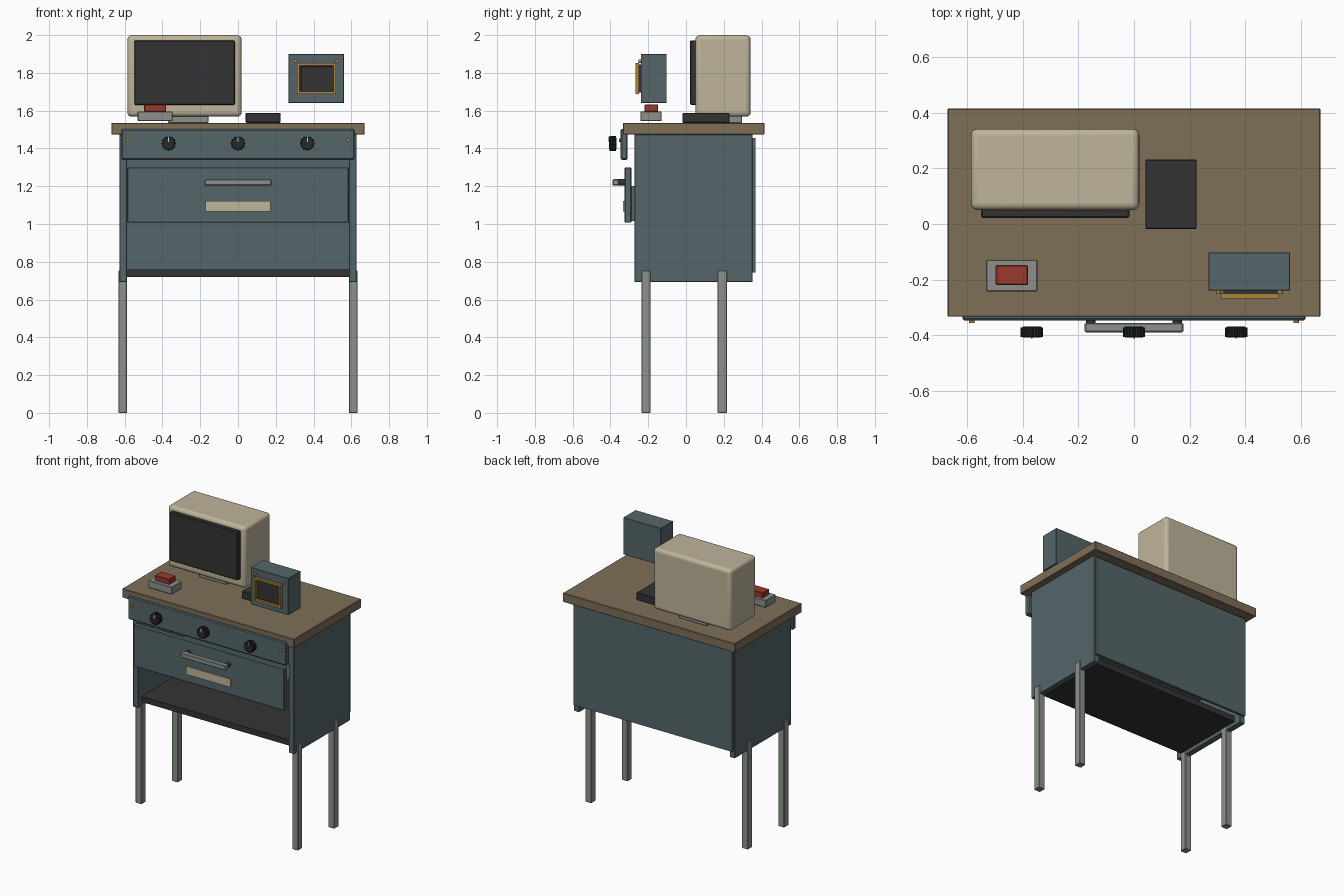
import bpy, math
from mathutils import Matrix


def mat(name, rgb):
    m = bpy.data.materials.new(name)
    m.diffuse_color = (*rgb, 1)
    return m


BLUE = mat("blue grey paint", (0.09, 0.133, 0.145))
WOOD = mat("brown worktop", (0.21, 0.157, 0.097))
BEIGE = mat("beige plastic", (0.52, 0.46, 0.325))
GREY = mat("grey metal", (0.265, 0.28, 0.265))
DARK = mat("dark plastic", (0.034, 0.034, 0.035))
BLACK = mat("black knob", (0.02, 0.021, 0.022))
RED = mat("red button", (0.33, 0.041, 0.026))
BRASS = mat("brass", (0.42, 0.24, 0.045))
WHITE = mat("pale marker", (0.6, 0.6, 0.56))


def finish(o, m, bevel=0, segs=1):
    o.data.materials.append(m)
    if bevel:
        b = o.modifiers.new("bevel", 'BEVEL')
        b.width, b.segments = bevel, segs
        b.limit_method = 'ANGLE'
    return o


def box(name, x, y, z, m, bevel=0, segs=1):
    """Box from (min, max) pairs on each axis."""
    bpy.ops.mesh.primitive_cube_add(size=1)
    o = bpy.context.object
    o.name = name
    size = [a[1] - a[0] for a in (x, y, z)]
    mid = [(a[0] + a[1]) / 2 for a in (x, y, z)]
    o.data.transform(Matrix.Translation(mid) @ Matrix.Diagonal((*size, 1)))
    return finish(o, m, bevel, segs)


def rod(name, x, z, r, y, m, sides=24, bevel=0):
    """Cylinder lying along y."""
    bpy.ops.mesh.primitive_cylinder_add(
        vertices=sides, radius=r, depth=y[1] - y[0],
        location=(x, (y[0] + y[1]) / 2, z), rotation=(math.pi / 2, 0, 0))
    o = bpy.context.object
    o.name = name
    finish(o, m, bevel)
    bpy.ops.object.shade_smooth_by_angle(angle=math.radians(35))
    return o


def span(c, h):
    return (c - h, c + h)


# Cabinet
box("worktop", (-0.67, 0.67), (-0.333, 0.415), (1.473, 1.536), WOOD, 0.003)
for s in (-1, 1):
    box("side_panel", span(s * 0.607, 0.02), (-0.273, 0.352), (0.693, 1.474), BLUE, 0.002)
    for y in (-0.212, 0.192):
        box("leg", span(s * 0.61, 0.0235), span(y, 0.0245), (0, 0.753), GREY, 0.003)
box("back_panel", (-0.618, 0.618), (0.35, 0.369), (0.743, 1.455), BLUE)
box("bottom_shelf", (-0.588, 0.588), (-0.232, 0.3), (0.72, 0.76), DARK)

# Drawer
box("drawer_front", (-0.587, 0.587), (-0.325, -0.289), (1.007, 1.3), BLUE, 0.004)
for s in (-1, 1):
    box("drawer_side", span(s * 0.565, 0.01), (-0.29, 0.22), (1.015, 1.2), BLUE)
    rod("handle_post", s * 0.155, 1.22, 0.017, (-0.36, -0.324), DARK, 16)
box("drawer_back", (-0.555, 0.555), (0.2, 0.22), (1.015, 1.2), BLUE)
box("drawer_bottom", (-0.56, 0.56), (-0.29, 0.21), (1.015, 1.03), BLUE)
box("handle_bar", (-0.177, 0.177), (-0.389, -0.355), (1.204, 1.237), GREY, 0.004)
box("drawer_label", (-0.173, 0.173), (-0.333, -0.324), (1.065, 1.122), BEIGE)

# Control panel with ridged knobs
box("control_panel", (-0.617, 0.617), (-0.346, -0.31), (1.34, 1.502), BLUE, 0.006)
for x in (-0.367, 0, 0.367):
    rod("knob", x, 1.427, 0.035, (-0.408, -0.369), BLACK, 24, 0.003)
    for i in range(12):
        a = i * math.tau / 12
        rod("knob_ridge", x + 0.034 * math.sin(a), 1.427 + 0.034 * math.cos(a),
            0.006, (-0.406, -0.371), BLACK, 8)
    box("knob_marker", span(x, 0.003), (-0.411, -0.407), (1.435, 1.463), WHITE)
for s in (-1, 1):
    rod("panel_screw", s * 0.583, 1.443, 0.01, (-0.356, -0.345), BRASS, 12)

# Monitor
box("monitor_case", (-0.586, 0.019), (0.05, 0.342), (1.568, 2.0), BEIGE, 0.024, 4)
bpy.ops.object.shade_smooth_by_angle(angle=math.radians(35))
box("monitor_screen", (-0.549, -0.017), (0.022, 0.056), (1.63, 1.972), DARK, 0.005)
box("monitor_base", (-0.37, -0.156), (0.095, 0.297), (1.535, 1.572), GREY, 0.003)

# Desk items
box("dark_box", (0.041, 0.225), (-0.018, 0.231), (1.536, 1.588), DARK, 0.003)
box("button_base", (-0.531, -0.347), (-0.242, -0.129), (1.545, 1.596), GREY, 0.003)
box("button_cap", (-0.497, -0.381), (-0.22, -0.147), (1.594, 1.633), RED, 0.004)

# Gauge box with brass frame
box("gauge_box", (0.267, 0.561), (-0.239, -0.102), (1.64, 1.9), BLUE, 0.002)
box("gauge_screen", (0.322, 0.512), (-0.252, -0.238), (1.695, 1.845), DARK)
box("gauge_glass", (0.333, 0.501), (-0.256, -0.251), (1.706, 1.834), DARK, 0.002)
for z in (1.694, 1.846):
    box("gauge_frame_bar", (0.312, 0.52), (-0.268, -0.249), span(z, 0.007), BRASS)
for x in (0.319, 0.513):
    box("gauge_frame_post", span(x, 0.007), (-0.268, -0.249), (1.701, 1.839), BRASS)
for x in (0.303, 0.525):
    rod("gauge_screw", x, 1.862, 0.009, (-0.252, -0.238), BRASS, 12)
